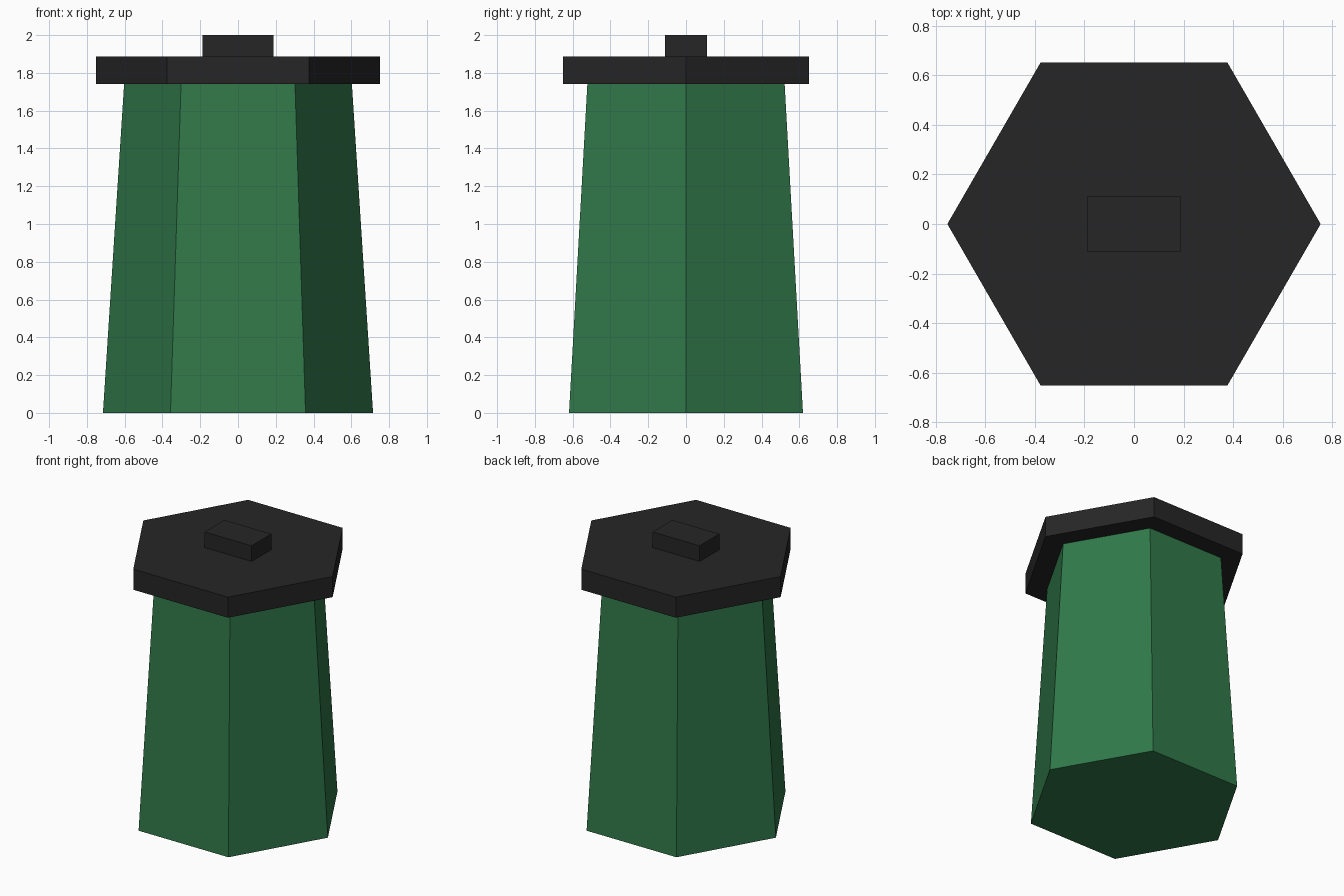
import bpy, bmesh, math

if "Cube" in bpy.data.objects:
    bpy.data.objects.remove(bpy.data.objects["Cube"])


def material(name, rgb):
    m = bpy.data.materials.new(name)
    m.diffuse_color = (*rgb, 1.0)
    m.use_nodes = True
    m.node_tree.nodes["Principled BSDF"].inputs["Base Color"].default_value = m.diffuse_color
    return m


def prism(name, bottom, top, mat):
    """Closed solid between two matching rings of (x, y, z) points."""
    bm = bmesh.new()
    lo = [bm.verts.new(p) for p in bottom]
    hi = [bm.verts.new(p) for p in top]
    n = len(lo)
    bm.faces.new(lo[::-1])
    bm.faces.new(hi)
    for i in range(n):
        j = (i + 1) % n
        bm.faces.new((lo[i], lo[j], hi[j], hi[i]))
    mesh = bpy.data.meshes.new(name)
    bm.to_mesh(mesh)
    bm.free()
    mesh.materials.append(mat)
    ob = bpy.data.objects.new(name, mesh)
    bpy.context.collection.objects.link(ob)
    return ob


def hexagon(r, z):
    # corners point along +x and -x
    return [(r * math.cos(i * math.pi / 3), r * math.sin(i * math.pi / 3), z)
            for i in range(6)]


def rectangle(hx, hy, z):
    return [(-hx, -hy, z), (hx, -hy, z), (hx, hy, z), (-hx, hy, z)]


green = material("bin green", (0.030, 0.190, 0.068))
black = material("lid black", (0.019, 0.019, 0.019))

# Tapered six-sided body
prism("body", hexagon(0.715, 0.0), hexagon(0.603, 1.74), green)
# Overhanging six-sided lid
prism("lid", hexagon(0.753, 1.74), hexagon(0.753, 1.888), black)
# Block handle
prism("handle", rectangle(0.187, 0.112, 1.888), rectangle(0.187, 0.112, 2.0), black)
